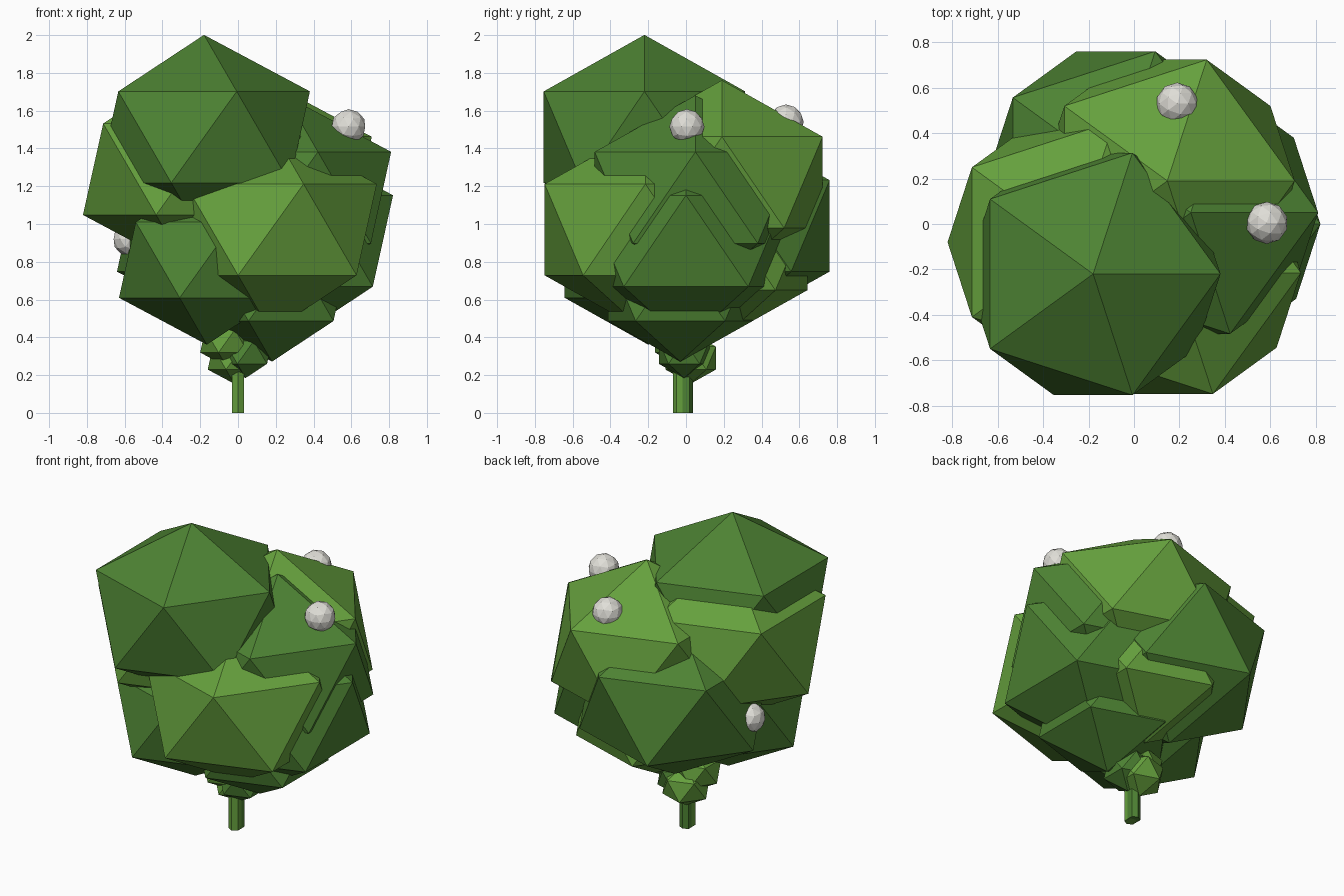
import bpy

if "Cube" in bpy.data.objects:
    bpy.data.objects.remove(bpy.data.objects["Cube"])


def material(name, rgb):
    m = bpy.data.materials.new(name)
    m.diffuse_color = (*rgb, 1)
    m.use_nodes = True
    m.node_tree.nodes["Principled BSDF"].inputs["Base Color"].default_value = m.diffuse_color
    return m


DARK = material("dark_leaf_green", (0.075, 0.225, 0.033))
LIGHT = material("light_leaf_green", (0.130, 0.350, 0.046))
WHITE = material("berry_white", (0.74, 0.73, 0.68))


def ico(name, loc, r, mat, squash=1.0, level=1):
    bpy.ops.mesh.primitive_ico_sphere_add(subdivisions=level, radius=r, location=loc)
    ob = bpy.context.object
    ob.name = name
    ob.scale.z = squash
    ob.data.materials.append(mat)
    return ob


SQUASH = 0.863

# leaf clumps: slightly flattened icosahedra
clumps = [
    ("top_clump", (-0.18, -0.22, 1.46), 0.627, DARK),
    ("front_clump", (0.174, -0.215, 0.97), 0.627, LIGHT),
    ("right_clump", (0.26, 0.0, 0.91), 0.627, DARK),
    ("upper_right_clump", (0.25, 0.05, 1.14), 0.627, DARK),
    ("left_clump", (-0.26, -0.08, 1.29), 0.627, LIGHT),
    ("upper_back_clump", (0.147, 0.19, 1.22), 0.627, LIGHT),
    ("back_clump", (-0.08, 0.227, 0.99), 0.627, DARK),
    ("lower_left_clump", (-0.165, -0.20, 0.81), 0.52, DARK),
    ("lower_back_clump", (0.08, 0.20, 0.85), 0.52, LIGHT),
    ("lower_right_clump", (0.18, -0.03, 0.66), 0.45, DARK),
    # little sprouts round the top of the stem
    ("sprout_low", (-0.02, 0.025, 0.29), 0.157, LIGHT),
    ("sprout_left", (-0.06, -0.03, 0.38), 0.157, LIGHT),
    ("sprout_right", (0.04, -0.01, 0.32), 0.157, DARK),
]
for name, loc, r, mat in clumps:
    ico(name, loc, r, mat, SQUASH)

# white berries half sunk in the leaves
for i, loc in enumerate([(0.585, 0.005, 1.515), (0.19, 0.53, 1.54), (-0.57, 0.16, 0.92)]):
    ico(f"berry_{i + 1}", loc, 0.093, WHITE, level=2)

# twin hexagonal stem
for i, (y, mat) in enumerate([(0.0, DARK), (-0.03, LIGHT)]):
    bpy.ops.mesh.primitive_cylinder_add(vertices=6, radius=0.038, depth=0.5,
                                        location=(0, y, 0.25))
    ob = bpy.context.object
    ob.name = f"stem_{i + 1}"
    ob.data.materials.append(mat)
